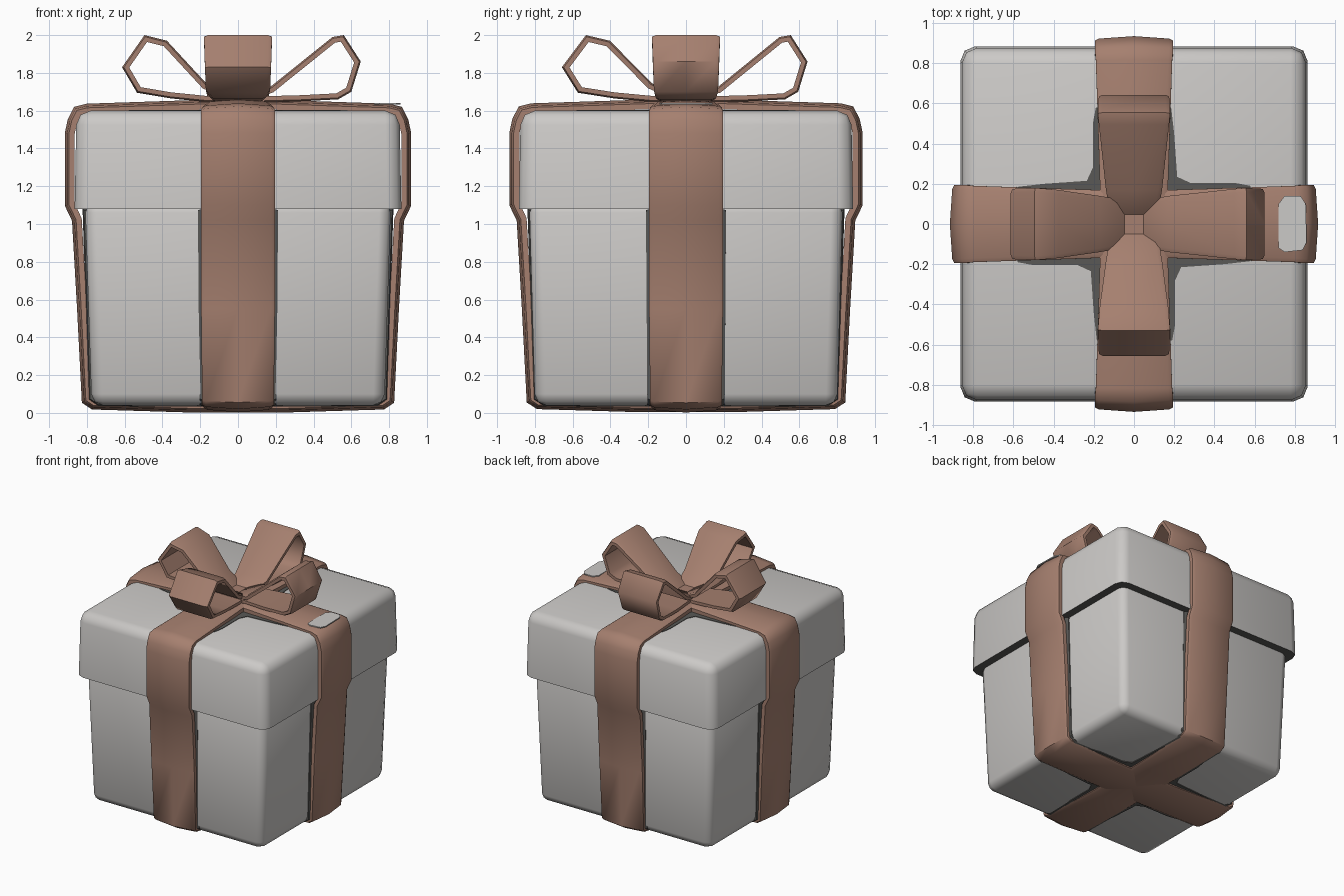
import bpy, bmesh, math
from mathutils import Vector, Matrix

if "Cube" in bpy.data.objects:
    bpy.data.objects.remove(bpy.data.objects["Cube"])


def material(name, color):
    m = bpy.data.materials.new(name)
    m.diffuse_color = (*color, 1)
    m.use_nodes = True
    m.node_tree.nodes["Principled BSDF"].inputs["Base Color"].default_value = m.diffuse_color
    return m


PAPER = material("pale grey card", (0.60, 0.585, 0.57))
RIBBON = material("brown ribbon", (0.38, 0.215, 0.16))
SHADE = material("dark grey edging", (0.10, 0.098, 0.092))


def finish(name, bm, mats, angle=50):
    bmesh.ops.recalc_face_normals(bm, faces=bm.faces)
    me = bpy.data.meshes.new(name)
    bm.to_mesh(me)
    bm.free()
    for m in mats:
        me.materials.append(m)
    ob = bpy.data.objects.new(name, me)
    bpy.context.collection.objects.link(ob)
    bpy.ops.object.select_all(action='DESELECT')
    bpy.context.view_layer.objects.active = ob
    ob.select_set(True)
    bpy.ops.object.shade_smooth_by_angle(angle=math.radians(angle))
    return ob


def tapered_box(name, z0, z1, low, high, bevel, skip_bottom, mats):
    """Box with separate bottom and top half sizes and rounded edges."""
    bm = bmesh.new()
    bmesh.ops.create_cube(bm, size=2)
    for v in bm.verts:
        hx, hy = high if v.co.z > 0 else low
        v.co = (v.co.x * hx, v.co.y * hy, z1 if v.co.z > 0 else z0)
    edges = [e for e in bm.edges
             if not (skip_bottom and all(v.co.z < z0 + 0.01 for v in e.verts))]
    bmesh.ops.bevel(bm, geom=edges, offset=bevel, segments=2, profile=0.5, affect='EDGES')
    bm.normal_update()
    if skip_bottom:
        for f in bm.faces:
            f.material_index = 1 if f.normal.z < -0.9 else 0
    return finish(name, bm, mats)


def band(name, path, widths, thick, mat, bulge=0.0, turn=0.0, scale=1.0, lift=0.0):
    """Closed flat ribbon following a counterclockwise (r, z) outline."""
    bm = bmesh.new()
    rot = Matrix.Rotation(turn, 3, 'Z')
    n = len(path)
    rings = []
    for i, (r, z) in enumerate(path):
        p = Vector((r, z))
        a = (p - Vector(path[i - 1])).normalized()
        b = (Vector(path[(i + 1) % n]) - p).normalized()
        na, nb = Vector((a.y, -a.x)), Vector((b.y, -b.x))
        m = (na + nb).normalized()
        m /= max(m.dot(na), 0.6)
        w = widths[i]
        ring = []
        for u, d in ((-w, -thick), (-w, -0.25 * thick), (-w + 0.02, 0), (0, bulge),
                     (w - 0.02, 0), (w, -0.25 * thick), (w, -thick)):
            q = p + m * d
            ring.append(bm.verts.new(rot @ Vector((q.x * scale, u, q.y + lift))))
        rings.append(ring)
    for i in range(n):
        r0, r1 = rings[i], rings[(i + 1) % n]
        for j in range(len(r0)):
            k = (j + 1) % len(r0)
            bm.faces.new((r0[j], r0[k], r1[k], r1[j]))
    return finish(name, bm, [mat])


def plate(name, pts, z, thick, mat):
    bm = bmesh.new()
    f = bm.faces.new([bm.verts.new((x, y, z)) for x, y in pts])
    ext = bmesh.ops.extrude_face_region(bm, geom=[f])
    for v in ext["geom"]:
        if isinstance(v, bmesh.types.BMVert):
            v.co.z += thick
    return finish(name, bm, [mat], 30)


# Box and lid
tapered_box("box_body", 0.04, 1.12, (0.775, 0.80), (0.81, 0.83), 0.06, False, [PAPER])
tapered_box("box_lid", 1.08, 1.60, (0.865, 0.885), (0.855, 0.875), 0.075, True, [PAPER, SHADE])

# Wrapped straps: right half of the outline, mirrored to the left
half = [(0.25, 0.014), (0.77, 0.03), (0.815, 0.06), (0.84, 0.55), (0.867, 1.02),
        (0.905, 1.10), (0.905, 1.48), (0.89, 1.55), (0.86, 1.61), (0.80, 1.625),
        (0.20, 1.645)]
outline = half + [(-r, z) for r, z in reversed(half)]
half_w = [0.18, 0.19, 0.19, 0.195, 0.195, 0.195, 0.195, 0.195, 0.195, 0.19, 0.17]
strap_w = half_w + half_w[::-1]
band("strap_sideways", outline, strap_w, 0.04, RIBBON, 0.012)
band("strap_front_back", outline, strap_w, 0.04, RIBBON, 0.012,
     math.pi / 2, 1.02, 0.002)

# Dark edging beside the straps on the box sides and bottom
edge_half = [(0.25, 0.036), (0.74, 0.036), (0.79, 0.07), (0.823, 1.08)]
edge = edge_half + [(-r, z) for r, z in reversed(edge_half)]
for name, turn, s in (("edging_sideways", 0, 1.0), ("edging_front_back", math.pi / 2, 1.02)):
    band(name, edge, [0.215, 0.205, 0.205, 0.212] * 1 + [0.212, 0.205, 0.205, 0.215],
         0.03, SHADE, 0, turn, s)

# Dark cross-shaped patches where the straps meet
quarter = [(0.58, 0.19), (0.50, 0.205), (0.28, 0.205), (0.215, 0.235), (0.20, 0.45), (0.185, 0.58)]
cross = []
for k in range(4):
    c, s = round(math.cos(k * math.pi / 2)), round(math.sin(k * math.pi / 2))
    cross += [(x * c - y * s, x * s + y * c) for x, y in quarter]
plate("top_edging", cross, 1.598, 0.006, SHADE)
plate("bottom_edging", cross, 0.034, 0.008, SHADE)

# Pale patch on the right end of the strap
plate("strap_patch", [(0.72, -0.12), (0.75, -0.14), (0.84, -0.13), (0.86, -0.09),
                      (0.855, 0.10), (0.83, 0.14), (0.75, 0.14), (0.72, 0.10)],
      1.633, 0.008, PAPER)

# Four bow loops: two slightly different outlines
loop_a = [(0.03, 1.645), (0.16, 1.645), (0.36, 1.665), (0.54, 1.695), (0.62, 1.83),
          (0.50, 2.0), (0.38, 1.97), (0.17, 1.745), (0.05, 1.69)]
loop_b = [(0.03, 1.645), (0.16, 1.645), (0.34, 1.65), (0.53, 1.66), (0.60, 1.70),
          (0.65, 1.86), (0.56, 2.0), (0.50, 1.99), (0.17, 1.725), (0.05, 1.69)]
w_a = [0.12, 0.13, 0.15, 0.17, 0.175, 0.18, 0.17, 0.14, 0.12]
w_b = [0.12, 0.13, 0.15, 0.16, 0.17, 0.175, 0.18, 0.175, 0.14, 0.12]
for name, path, w, deg, s in (("bow_loop_left", loop_a, w_a, 180, 0.99),
                              ("bow_loop_front", loop_a, w_a, 270, 1.06),
                              ("bow_loop_right", loop_b, w_b, 0, 1.0),
                              ("bow_loop_back", loop_b, w_b, 90, 0.99)):
    band(name, path, w, 0.032, RIBBON, 0, math.radians(deg), s)

# Bow centre
plate("bow_centre", [(-0.12, -0.13), (0.14, -0.13), (0.14, 0.13), (-0.12, 0.13)],
      1.64, 0.045, RIBBON)
